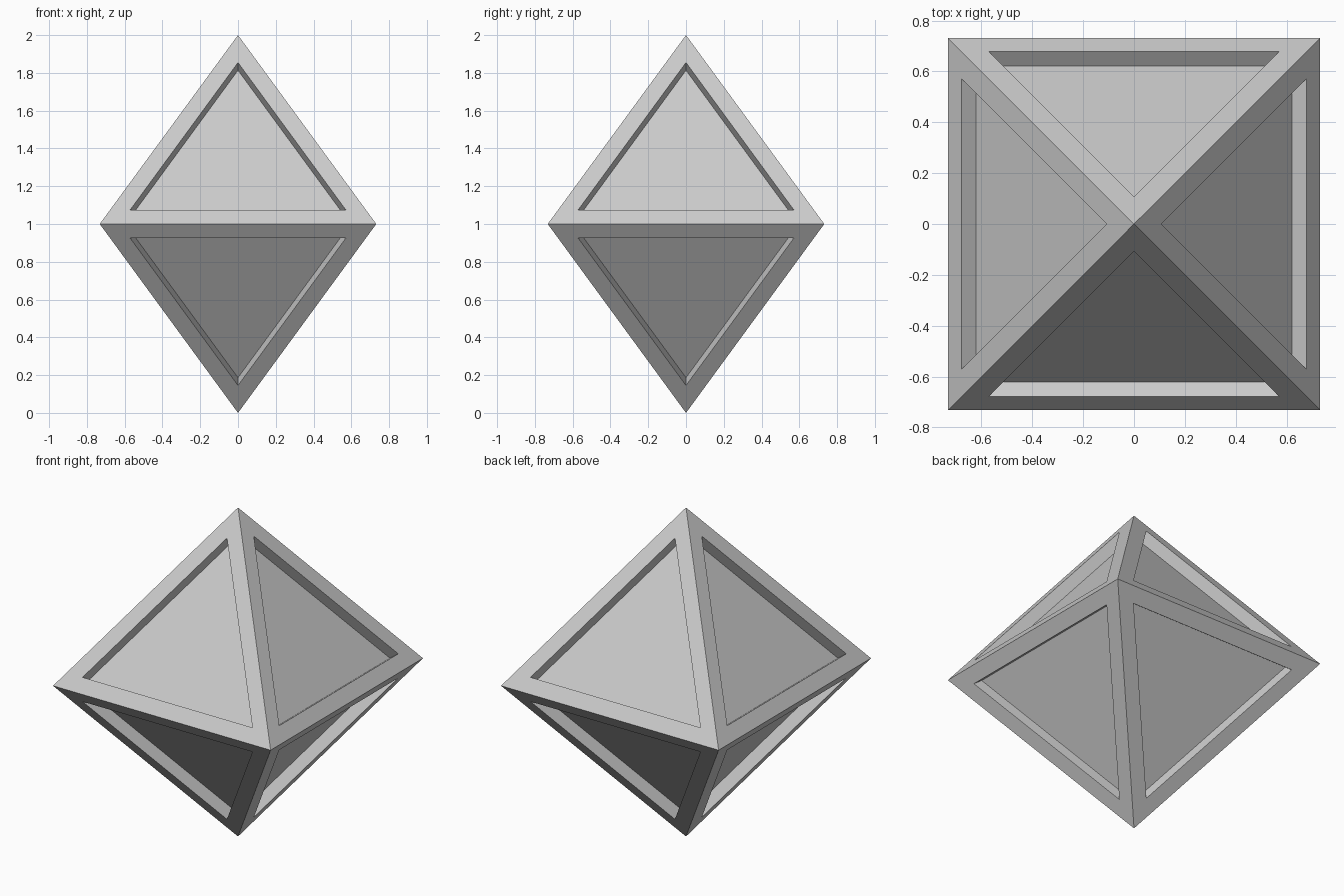
import bpy, bmesh

if "Cube" in bpy.data.objects:
    bpy.data.objects.remove(bpy.data.objects["Cube"])

HALF = 0.732    # half width of the square waist
FRAME = 0.0915  # width of the border around each panel
DEPTH = 0.07    # recess of each panel

bm = bmesh.new()

# Eight-sided double pyramid
ring = [bm.verts.new((x * HALF, y * HALF, 1))
        for x, y in ((-1, -1), (1, -1), (1, 1), (-1, 1))]
top = bm.verts.new((0, 0, 2))
bottom = bm.verts.new((0, 0, 0))
for i in range(4):
    a, b = ring[i], ring[(i + 1) % 4]
    bm.faces.new((a, b, top))
    bm.faces.new((b, a, bottom))
bm.normal_update()

# Inset every face, then sink the panel straight inwards
panels = list(bm.faces)
bmesh.ops.inset_individual(bm, faces=panels, thickness=FRAME, use_even_offset=True)
bm.normal_update()
sunk = bmesh.ops.extrude_discrete_faces(bm, faces=panels)["faces"]
for face in sunk:
    bmesh.ops.translate(bm, verts=face.verts, vec=face.normal * -DEPTH)
bmesh.ops.recalc_face_normals(bm, faces=bm.faces)

mesh = bpy.data.meshes.new("panelled_crystal")
bm.to_mesh(mesh)
bm.free()
obj = bpy.data.objects.new("panelled_crystal", mesh)
bpy.context.collection.objects.link(obj)
